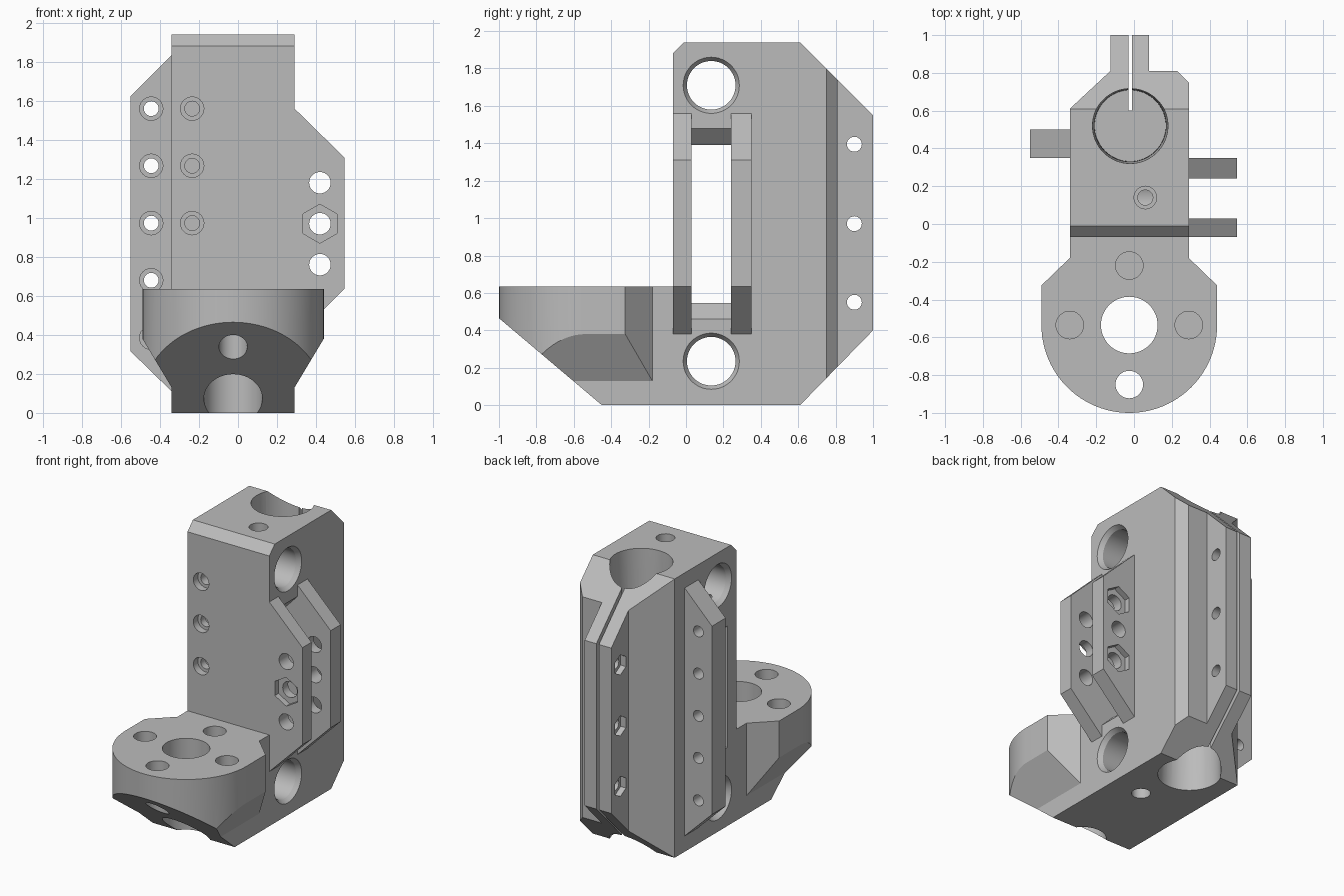
import bpy, bmesh, math

if "Cube" in bpy.data.objects:
    bpy.data.objects.remove(bpy.data.objects["Cube"])

grey = bpy.data.materials.new("plain_grey")
grey.diffuse_color = (0.5, 0.5, 0.5, 1)
grey.use_nodes = True
grey.node_tree.nodes["Principled BSDF"].inputs["Base Color"].default_value = grey.diffuse_color


def prism(name, pts, axis, a, b, pts2=None):
    """Extrude a 2D outline along an axis from a to b (pts2 = outline at b)."""
    place = {'x': lambda p, t: (t, p[0], p[1]),
             'y': lambda p, t: (p[0], t, p[1]),
             'z': lambda p, t: (p[0], p[1], t)}[axis]
    bm = bmesh.new()
    lo = [bm.verts.new(place(p, a)) for p in pts]
    hi = [bm.verts.new(place(p, b)) for p in (pts2 or pts)]
    n = len(pts)
    bm.faces.new(lo)
    bm.faces.new(hi)
    for i in range(n):
        j = (i + 1) % n
        bm.faces.new((lo[i], lo[j], hi[j], hi[i]))
    bmesh.ops.recalc_face_normals(bm, faces=bm.faces)
    me = bpy.data.meshes.new(name)
    bm.to_mesh(me)
    bm.free()
    me.materials.append(grey)
    ob = bpy.data.objects.new(name, me)
    bpy.context.collection.objects.link(ob)
    return ob


def ring(c, r, n=48):
    return [(c[0] + r * math.cos(math.pi / 2 + 2 * math.pi * i / n),
             c[1] + r * math.sin(math.pi / 2 + 2 * math.pi * i / n)) for i in range(n)]


def combine(target, other, operation):
    mod = target.modifiers.new("cut", 'BOOLEAN')
    mod.operation, mod.solver, mod.object = operation, 'EXACT', other
    bpy.context.view_layer.objects.active = target
    bpy.ops.object.modifier_apply(modifier=mod.name)
    bpy.data.objects.remove(other)


def cut(pts, axis, a, b, pts2=None):
    combine(body, prism("cutter", pts, axis, a, b, pts2), 'DIFFERENCE')


def hole(axis, c, r, a, b, r2=None, n=48):
    cut(ring(c, r, n), axis, a, b, ring(c, r2, n) if r2 else None)


def box(x0, x1, y0, y1):
    return [(x0, y0), (x1, y0), (x1, y1), (x0, y1)]


L, R, CX, TOP = -0.34, 0.29, -0.025, 1.94

# main block with rear clamp tabs, trimmed to the chamfered side profile
body = prism("clamp_bracket", [(L, -.07), (R, -.07), (R, .75), (.23, .81), (.08, .81), (.08, 1),
             (-.125, 1), (-.125, .81), (L, .61)], 'z', -.1, 2.1)
side = prism("side_profile", [(-.07, 0), (.61, 0), (1.01, .4 + .01), (1.01, 1.54), (.61, TOP),
             (-.01, TOP), (-.07, 1.88)], 'x', -1, 1)
combine(body, side, 'INTERSECT')

# round mounting flange with sloped underside
arc = [(CX - .465 * math.cos(t), -.535 - .465 * math.sin(t))
       for t in (math.pi * i / 48 for i in range(49))]
flange = prism("flange", [(L, -.04), (L, -.18), (-.49, -.325)] + arc +
               [(.44, -.325), (R, -.18), (R, -.04)], 'z', -.1, .635)
combine(flange, prism("slope", [(-1.1, .5495), (-.45, 0), (0, 0), (0, .8), (-1.1, .8)],
                      'x', -1, 1), 'INTERSECT')
combine(flange, prism("underside", [(L, -.2), (L, .13), (-.52, .43), (-.52, .8), (.47, .8),
                      (.47, .43), (R, .13), (R, -.2)], 'y', -1.2, .2), 'INTERSECT')
combine(body, flange, 'UNION')

# two right lugs and the left rail
for y0, y1 in ((-.07, .03), (.24, .35)):
    lug = prism("lug", [(R - .03, .38), (R, .38), (.545, .635), (.545, 1.31), (R, 1.56),
                        (R - .03, 1.56)], 'y', y0, y1)
    combine(body, lug, 'UNION')
rail = prism("rail", [(L + .03, .11), (L, .11), (-.55, .315), (-.55, 1.625), (L, 1.835),
                      (L + .03, 1.835)], 'y', .35, .5)
combine(body, rail, 'UNION')

# window through the block between the lugs, flared on the right
cut([(-.6, .545), (.205, .545), (.29, .46), (.6, .15), (.6, 1.79), (.29, 1.48), (.205, 1.39),
     (-.6, 1.39)], 'y', .03, .24)

# vertical clamp bore, slightly tapered at both ends, and its slit
bore = (-.02, .52)
hole('z', bore, .19, -.1, 2.1, n=64)
hole('z', bore, .20, TOP + .01, 1.55, .189, n=64)
hole('z', bore, .20, -.01, .39, .189, n=64)
cut(box(-.03, -.01, .6, 1.1), 'z', -.1, 2.1)

# chamfered cross bores
for z in (.235, 1.71):
    hole('x', (.135, z), .13, -.6, .6)
    hole('x', (.135, z), .157, R + .01, R - .03, .13)
    hole('x', (.135, z), .157, L - .01, L + .03, .13)

# set screw holes from top and bottom
for a, m, b in ((2.0, 1.86, 1.72), (-.1, .08, .22)):
    hole('z', (.06, .14), .06, a, m, n=24)
    hole('z', (.06, .14), .04, a, b, n=24)

# flange holes
hole('z', (CX, -.535), .15, -.1, .8)
hole('z', (CX, -.85), .073, -.1, .8, n=32)
for c in ((CX, -.22), (-.34, -.535), (R, -.535)):
    hole('z', c, .073, .40, .8, n=32)

# counterbored screw holes in the front face and along the rail
for i, z in enumerate((1.56, 1.267, .973, .68, .385)):
    if i < 3:
        hole('y', (-.235, z), .06, -.2, -.02, n=24)
        hole('y', (-.235, z), .038, -.2, .3, n=24)
    hole('y', (-.445, z), .06, .3, .40, n=24)
    hole('y', (-.445, z), .038, .3, .6, n=24)

# lug holes with alternating hexagonal nut pockets
for z in (.76, .97, 1.18):
    hole('y', (.42, z), .055, -.2, .5, n=32)
    if z == .97:
        hole('y', (.42, z), .1, -.2, -.03, n=6)
    else:
        hole('y', (.42, z), .1, .31, .5, n=6)

# clamp screw holes with nut pockets on the left tab
for z in (.55, .97, 1.395):
    hole('x', (.9, z), .04, -.3, .3, n=24)
    hole('x', (.9, z), .07, -.3, -.085, n=6)

# crisp edges, smooth round walls
bpy.ops.object.select_all(action='DESELECT')
body.select_set(True)
bpy.context.view_layer.objects.active = body
bpy.ops.object.shade_smooth_by_angle(angle=math.radians(20))
